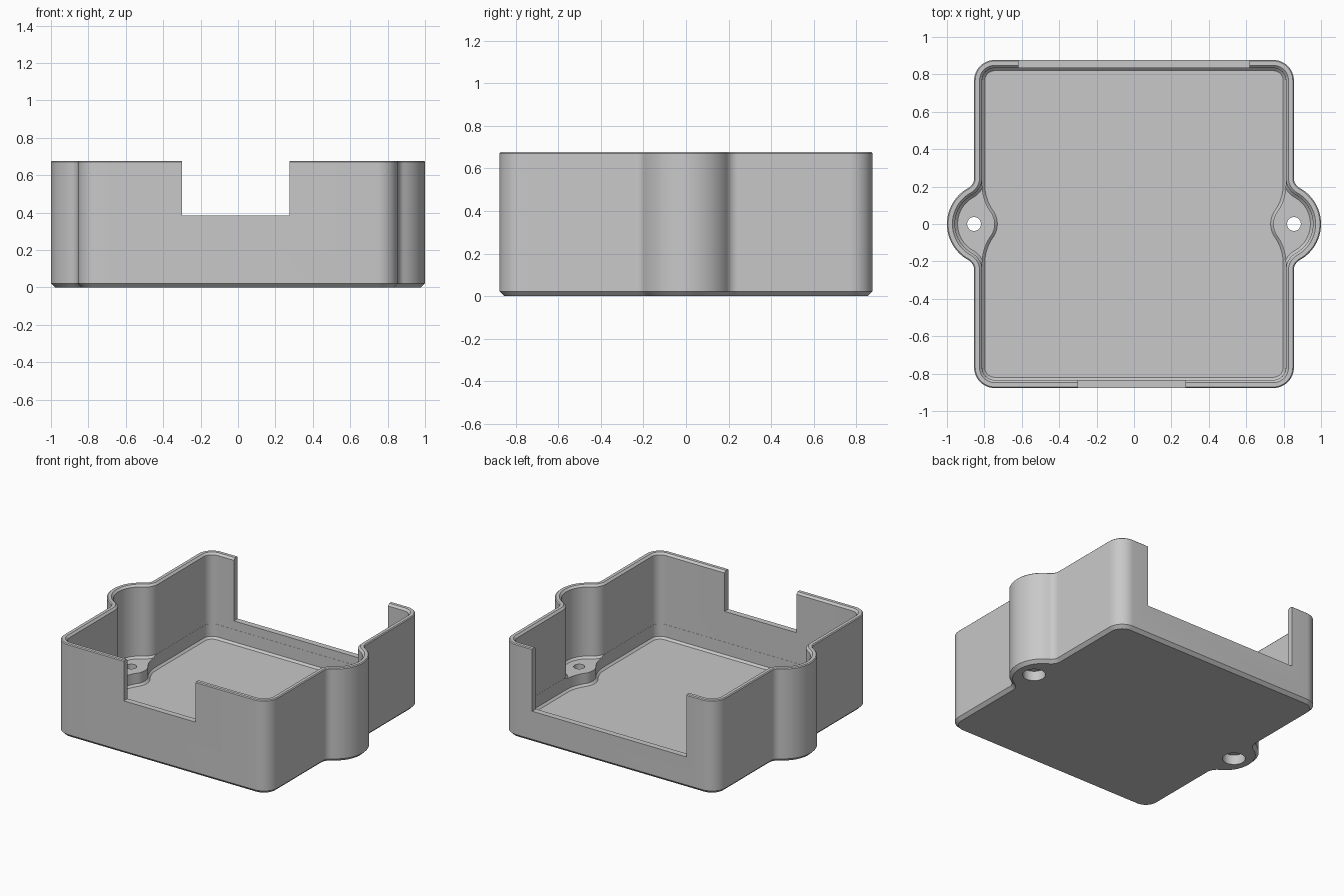
import bpy, bmesh, math
from math import pi

if "Cube" in bpy.data.objects:
    bpy.data.objects.remove(bpy.data.objects["Cube"])

# Overall dimensions
HALF_W, HALF_D, HEIGHT, CORNER = 0.855, 0.877, 0.677, 0.11
WALL, FLOOR, BOSS_TOP = 0.043, 0.06, 0.15
HOLE_X = 0.855

grey = bpy.data.materials.new("plain grey")
grey.use_nodes = True
colour = (0.58, 0.58, 0.58, 1)
grey.diffuse_color = colour
grey.node_tree.nodes["Principled BSDF"].inputs["Base Color"].default_value = colour


def arc(cx, cy, r, start, end, n):
    steps = [start + (end - start) * i / n for i in range(n + 1)]
    return [(cx + r * math.cos(t), cy + r * math.sin(t)) for t in steps]


def outline(inset, bulge):
    """Rounded rectangle with a filleted bulge (out) or bump (in) on each side."""
    sign = 1 if bulge else -1
    c, r, f = (0.78, 0.22, 0.06) if bulge else (HOLE_X, 0.067, 0.293)
    fx = HALF_W + sign * f
    dx = abs(fx - c)
    fy = math.sqrt((r + f) ** 2 - dx ** 2)
    a = math.atan2(fy, dx)
    r, f = r - sign * inset, f + sign * inset
    cx, cy, cr = HALF_W - CORNER, HALF_D - CORNER, CORNER - inset
    if bulge:
        side = arc(fx, -fy, f, pi, pi - a, 8) + arc(c, 0, r, -a, a, 28)[1:-1]
        side += arc(fx, fy, f, pi + a, pi, 8)
    else:
        side = arc(fx, -fy, f, 0, a, 8) + arc(c, 0, r, pi + a, pi - a, 16)[1:-1]
        side += arc(fx, fy, f, -a, 0, 8)
    half = arc(cx, -cy, cr, -pi / 2, 0, 12) + side + arc(cx, cy, cr, 0, pi / 2, 12)
    return half + [(-x, -y) for x, y in half]


def loft(name, layers):
    """Closed solid through (outline points, height) layers, bottom to top."""
    bm = bmesh.new()
    rings = [[bm.verts.new((x, y, z)) for x, y in pts] for pts, z in layers]
    n = len(rings[0])
    for low, high in zip(rings, rings[1:]):
        for i in range(n):
            j = (i + 1) % n
            bm.faces.new((low[i], low[j], high[j], high[i]))
    bm.faces.new(rings[0][::-1])
    bm.faces.new(rings[-1])
    bmesh.ops.recalc_face_normals(bm, faces=bm.faces)
    mesh = bpy.data.meshes.new(name)
    bm.to_mesh(mesh)
    bm.free()
    mesh.materials.append(grey)
    obj = bpy.data.objects.new(name, mesh)
    bpy.context.collection.objects.link(obj)
    return obj


def box(name, x0, x1, y0, y1, z0, z1):
    pts = [(x0, y0), (x1, y0), (x1, y1), (x0, y1)]
    return loft(name, [(pts, z0), (pts, z1)])


def disc(cx, r):
    return arc(cx, 0, r, 0, 2 * pi, 32)[:-1]


# Outer tray body with chamfered base and softened rim
body = loft("enclosure_tray", [
    (outline(0.022, True), 0), (outline(0, True), 0.022),
    (outline(0, True), HEIGHT - 0.006), (outline(0.006, True), HEIGHT)])

# Main cavity, reaching into the side lobes down to the screw bosses
cutters = [loft("upper_cavity", [
    (outline(WALL + 0.014, True), BOSS_TOP), (outline(WALL, True), BOSS_TOP + 0.014),
    (outline(WALL, True), HEIGHT - 0.014), (outline(WALL - 0.014, True), HEIGHT),
    (outline(WALL - 0.014, True), HEIGHT + 0.1)])]

# Lower cavity, which leaves the bosses standing on the floor
inner = WALL + 0.0004
cutters.append(loft("lower_cavity", [
    (outline(inner + 0.014, False), FLOOR), (outline(inner, False), FLOOR + 0.014),
    (outline(inner, False), BOSS_TOP + 0.08)]))

# Openings in the front and back walls
cutters.append(box("front_notch", -0.3, 0.275, -1, -0.7, 0.385, 1))
cutters.append(box("back_notch", -0.617, 0.617, 0.7, 1, 0.225, 1))

# Screw holes, widened from below
for label, x in (("left", HOLE_X), ("right", -HOLE_X)):
    cutters.append(loft(label + "_screw_hole", [
        (disc(x, 0.075), -0.1), (disc(x, 0.075), 0.07),
        (disc(x, 0.037), 0.0701), (disc(x, 0.037), 0.3)]))

bpy.ops.object.select_all(action="DESELECT")
bpy.context.view_layer.objects.active = body
body.select_set(True)
for cutter in cutters:
    cutter.hide_render = True
    mod = body.modifiers.new(cutter.name, "BOOLEAN")
    mod.operation, mod.solver, mod.object = "DIFFERENCE", "EXACT", cutter
    bpy.ops.object.modifier_apply(modifier=mod.name)
    bpy.data.objects.remove(cutter)

bpy.ops.object.shade_smooth_by_angle(angle=math.radians(30))
